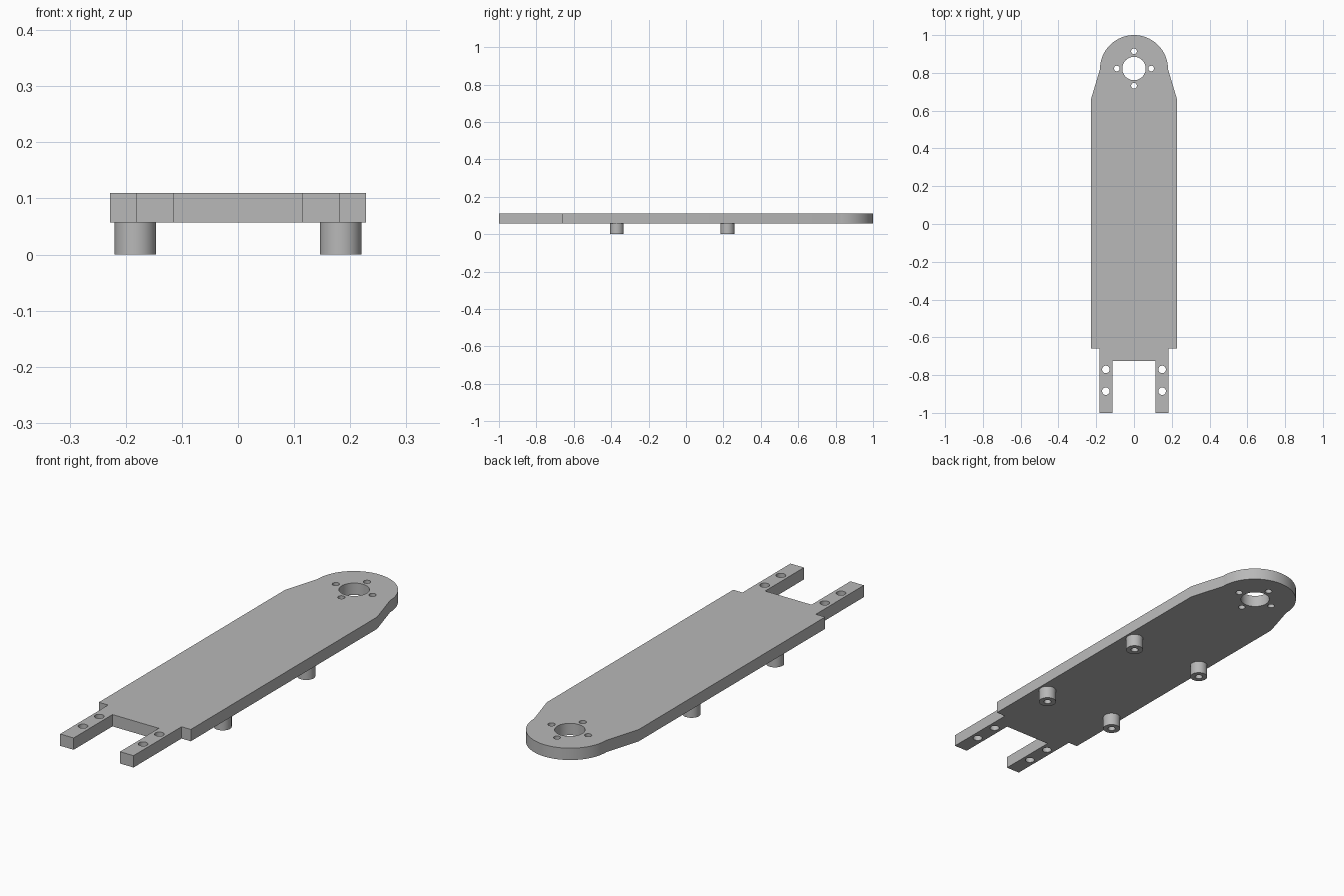
import bpy
import bmesh
from math import cos, sin, pi, radians

cube = bpy.data.objects.get("Cube")
if cube:
    bpy.data.objects.remove(cube, do_unlink=True)

grey = bpy.data.materials.new("plain grey")
grey.use_nodes = True
colour = (0.48, 0.48, 0.48, 1)
grey.diffuse_color = colour
grey.node_tree.nodes["Principled BSDF"].inputs["Base Color"].default_value = colour


def arc(x, y, r, start, end, steps):
    """Points along an arc, end point included."""
    return [(x + r * cos(start + (end - start) * i / steps),
             y + r * sin(start + (end - start) * i / steps)) for i in range(steps + 1)]


def circle(x, y, r, steps=32):
    return arc(x, y, r, 0, 2 * pi, steps)[:-1]


def extruded(name, loops, z0, z1):
    """Fill an outline with holes and extrude it upward."""
    bm = bmesh.new()
    for loop in loops:
        verts = [bm.verts.new((x, y, z0)) for x, y in loop]
        for a, b in zip(verts, verts[1:] + verts[:1]):
            bm.edges.new((a, b))
    bmesh.ops.triangle_fill(bm, edges=bm.edges[:], use_beauty=True, normal=(0, 0, 1))
    top = bmesh.ops.extrude_face_region(bm, geom=bm.faces[:], use_keep_orig=True)
    moved = [g for g in top["geom"] if isinstance(g, bmesh.types.BMVert)]
    bmesh.ops.translate(bm, verts=moved, vec=(0, 0, z1 - z0))
    bmesh.ops.recalc_face_normals(bm, faces=bm.faces[:])
    mesh = bpy.data.meshes.new(name)
    bm.to_mesh(mesh)
    bm.free()
    mesh.materials.append(grey)
    obj = bpy.data.objects.new(name, mesh)
    bpy.context.collection.objects.link(obj)
    bpy.ops.object.select_all(action="DESELECT")
    obj.select_set(True)
    bpy.context.view_layer.objects.active = obj
    bpy.ops.object.shade_smooth_by_angle(angle=radians(30))
    return obj


PLATE_BOTTOM, PLATE_TOP = 0.057, 0.11
HUB_Y = 0.82

# Plate outline: fork arms, straight body, taper and rounded end
right_half = [(0.115, -0.725), (0.115, -1), (0.182, -1), (0.182, -0.66),
              (0.228, -0.66), (0.228, 0.66)]
left_half = [(-x, y) for x, y in reversed(right_half)]
outline = right_half + arc(0, HUB_Y, 0.18, 0, pi, 48) + left_half

# Hub bore, its four screw holes and the fork arm holes
holes = [circle(0, HUB_Y + 0.003, 0.062, 48)]
for i in range(4):
    a = i * pi / 2
    holes.append(circle(0.091 * cos(a), HUB_Y + 0.003 + 0.091 * sin(a), 0.015, 24))
for x in (-0.149, 0.149):
    for y in (-0.77, -0.885):
        holes.append(circle(x, y, 0.02, 24))

extruded("arm_plate", [outline] + holes, PLATE_BOTTOM, PLATE_TOP)

# Hollow standoffs under the plate
for side, x in (("left", 0.183), ("right", -0.183)):
    for end, y in (("front", -0.37), ("back", 0.222)):
        extruded(f"{end}_{side}_standoff",
                 [circle(x, y, 0.037, 40), circle(x, y, 0.016, 24)], 0, PLATE_BOTTOM)
